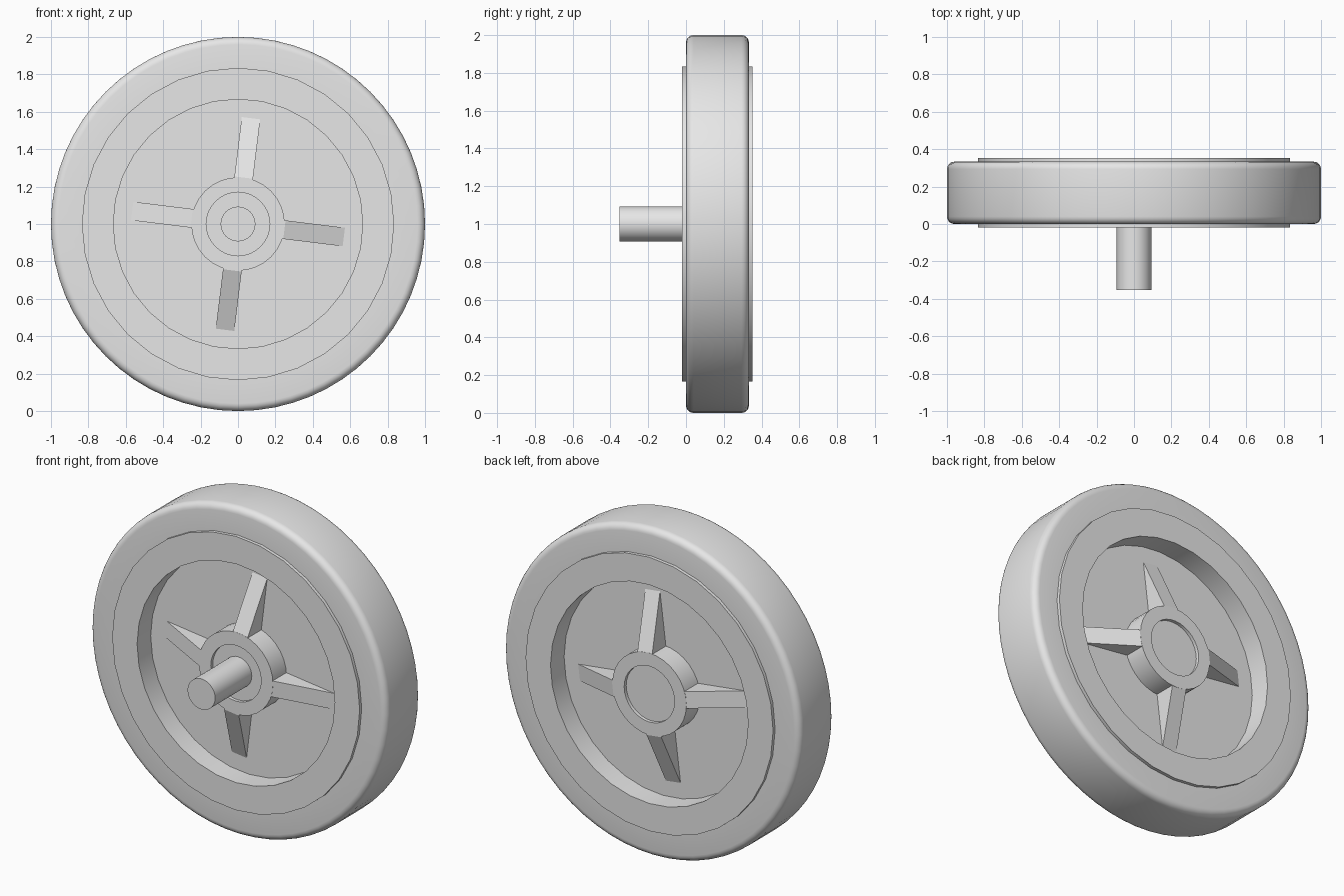
import bpy
import bmesh
from math import sin, cos, pi, radians
from mathutils import Matrix, Vector

if "Cube" in bpy.data.objects:
    bpy.data.objects.remove(bpy.data.objects["Cube"])

grey = bpy.data.materials.new("plain grey")
grey.use_nodes = True
colour = (0.8, 0.8, 0.8, 1)
grey.diffuse_color = colour
grey.node_tree.nodes["Principled BSDF"].inputs["Base Color"].default_value = colour

WIDTH = 1 / 3            # tyre width
MID = WIDTH / 2          # middle plane of the wheel
LIP = 0.02               # how far rim and hub stand proud of the tyre
RIM, WELL, HUB, BORE = 0.835, 0.667, 0.25, 0.17
WEB = WIDTH / 6          # half thickness of the web disc
FACE = MID + LIP         # half depth of rim and hub


def finish(name, bm, smooth=True):
    bmesh.ops.recalc_face_normals(bm, faces=bm.faces)
    mesh = bpy.data.meshes.new(name)
    bm.to_mesh(mesh)
    bm.free()
    mesh.materials.append(grey)
    obj = bpy.data.objects.new(name, mesh)
    bpy.context.collection.objects.link(obj)
    if smooth:
        bpy.ops.object.select_all(action='DESELECT')
        obj.select_set(True)
        bpy.context.view_layer.objects.active = obj
        bpy.ops.object.shade_smooth_by_angle(angle=radians(30))
    return obj


def lathe(name, profile, steps):
    """Turn a closed loop of (radius, y) points about the wheel's axis."""
    bm = bmesh.new()
    verts = [bm.verts.new((r, y, 1)) for r, y in profile]
    edges = [bm.edges.new((a, b)) for a, b in zip(verts, verts[1:] + verts[:1])]
    bmesh.ops.spin(bm, geom=verts + edges, cent=(0, 0, 1), axis=(0, 1, 0),
                   angle=2 * pi, steps=steps, use_merge=True)
    bmesh.ops.remove_doubles(bm, verts=bm.verts, dist=0.0001)
    return finish(name, bm)


# Tyre: a ring with rounded shoulders
ROUND = 0.04
shoulder = [(1 - ROUND + ROUND * sin(a), ROUND - ROUND * cos(a))
            for a in (i * pi / 10 for i in range(6))]
lathe("tyre", [(0.8, 0)] + shoulder
      + [(r, WIDTH - y) for r, y in reversed(shoulder)] + [(0.8, WIDTH)], 64)

# Wheel: rim, thin web and hub turned from one half section, mirrored
half = [(RIM, FACE), (WELL, FACE), (WELL, WEB), (HUB, WEB), (HUB, FACE), (BORE, FACE)]
lathe("wheel", [(r, MID - d) for r, d in half]
      + [(r, MID + d) for r, d in reversed(half)], 32)


def cylinder(name, radius, start, end, steps):
    bm = bmesh.new()
    bmesh.ops.create_cone(bm, cap_ends=True, segments=steps, radius1=radius,
                          radius2=radius, depth=end - start,
                          matrix=Matrix.Translation((0, (start + end) / 2, 1))
                          @ Matrix.Rotation(pi / 2, 4, 'X'))
    return finish(name, bm)


# Hub core sits just inside the bore, the axle comes out of its front
cylinder("hub_core", BORE + 0.002, 0, WIDTH, 32)
cylinder("axle", 0.093, -0.353, 0.05, 32)

# Tapered ribs: four on each side, sloping from the hub face down to the web
section = [(0.2, WEB - 0.01), (0.2, FACE - 0.001), (HUB, FACE - 0.001),
           (0.57, WEB), (0.57, WEB - 0.01)]
for side, label in ((-1, "front"), (1, "back")):
    for i in range(4):
        bm = bmesh.new()
        base = bm.faces.new([bm.verts.new((-0.05, side * d, r)) for r, d in section])
        new = bmesh.ops.extrude_face_region(bm, geom=[base])["geom"]
        bmesh.ops.translate(bm, vec=Vector((0.1, 0, 0)),
                            verts=[v for v in new if isinstance(v, bmesh.types.BMVert)])
        bm.transform(Matrix.Translation((0, MID, 1))
                     @ Matrix.Rotation(radians(7 + 90 * i), 4, 'Y'))
        finish(f"{label}_rib_{i + 1}", bm, smooth=False)
